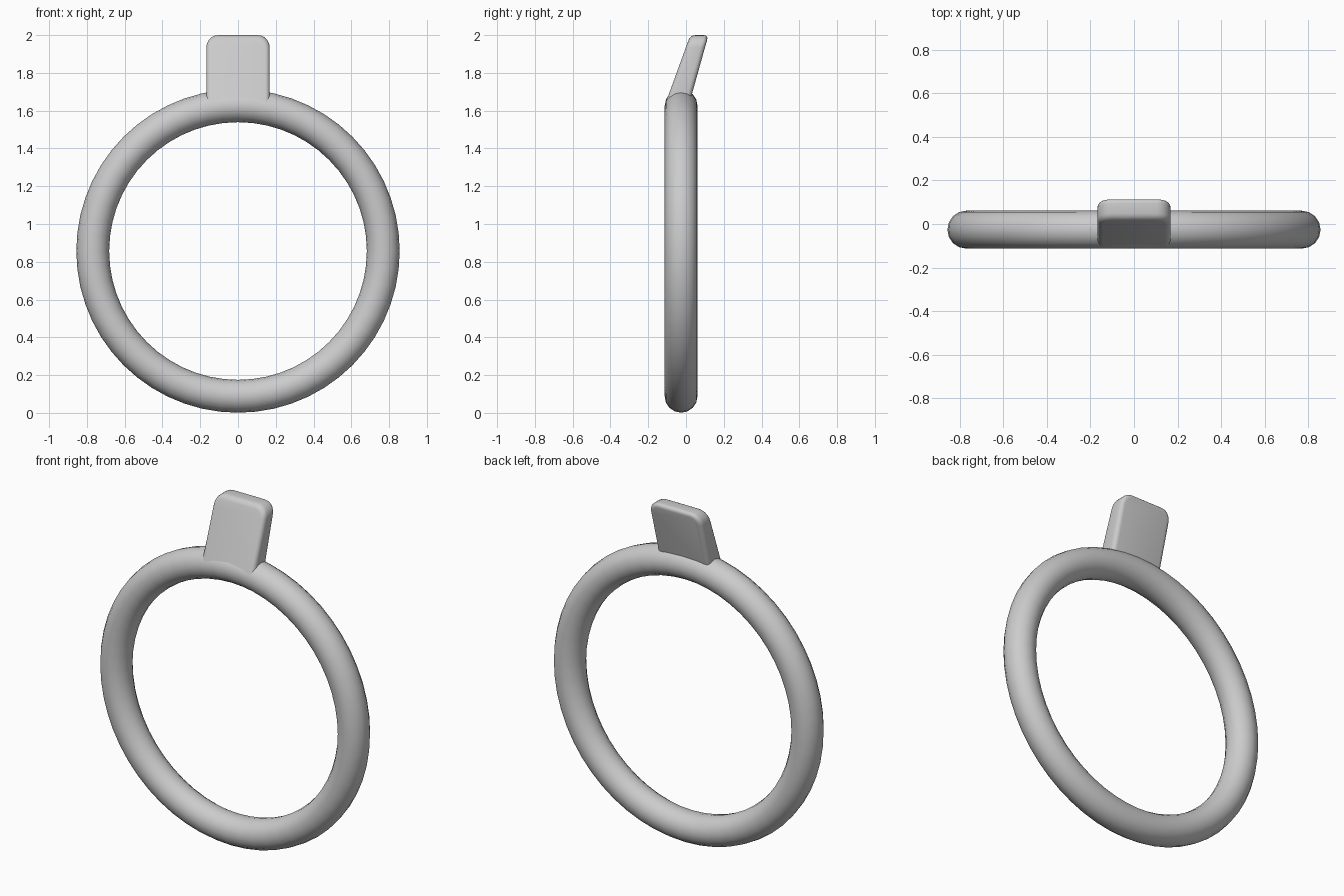
import bpy, bmesh, math

if "Cube" in bpy.data.objects:
    bpy.data.objects.remove(bpy.data.objects["Cube"])

grey = bpy.data.materials.new("plain grey")
grey.diffuse_color = (0.6, 0.6, 0.6, 1)
grey.use_nodes = True
grey.node_tree.nodes["Principled BSDF"].inputs["Base Color"].default_value = grey.diffuse_color

# Ring standing upright, smooth round section
bpy.ops.mesh.primitive_torus_add(major_radius=0.769, minor_radius=0.087,
                                 major_segments=56, minor_segments=16,
                                 location=(0, -0.026, 0.857),
                                 rotation=(math.pi / 2, 0, 0))
ring = bpy.context.object
ring.name = "ring"

# Tab leaning backwards, thinner towards the top
W, Z0, Z1 = 0.168, 1.64, 2.0
profile = [(-0.108, Z0), (0.018, Z0), (0.119, Z1), (0.023, Z1)]
bm = bmesh.new()
left = [bm.verts.new((-W, y, z)) for y, z in profile]
right = [bm.verts.new((W, y, z)) for y, z in profile]
bm.faces.new(left)
bm.faces.new(right[::-1])
for i in range(4):
    j = (i + 1) % 4
    bm.faces.new((left[j], left[i], right[i], right[j]))
bmesh.ops.recalc_face_normals(bm, faces=bm.faces)

# Round the two upper corners, then the rim over the top
corners = [e for e in bm.edges if all(v.co.z > Z1 - 0.01 for v in e.verts)
           and abs(e.verts[0].co.x - e.verts[1].co.x) < 1e-4]
bmesh.ops.bevel(bm, geom=corners, offset=0.065, segments=5, profile=0.5, affect='EDGES')
big = [f for f in bm.faces if abs(f.normal.y) > 0.8]
rim = {e for f in big for e in f.edges if min(v.co.z for v in e.verts) > Z0 + 0.01
       or abs(e.verts[0].co.z - e.verts[1].co.z) > 0.2}
bmesh.ops.bevel(bm, geom=list(rim), offset=0.025, segments=4, profile=0.5, affect='EDGES')
mesh = bpy.data.meshes.new("tab")
bm.to_mesh(mesh)
bm.free()
tab = bpy.data.objects.new("tab", mesh)
bpy.context.collection.objects.link(tab)

# Shared colour and smooth shading
for ob in (ring, tab):
    ob.data.materials.append(grey)
    bpy.ops.object.select_all(action='DESELECT')
    ob.select_set(True)
    bpy.context.view_layer.objects.active = ob
    bpy.ops.object.shade_smooth_by_angle(angle=math.radians(35))
